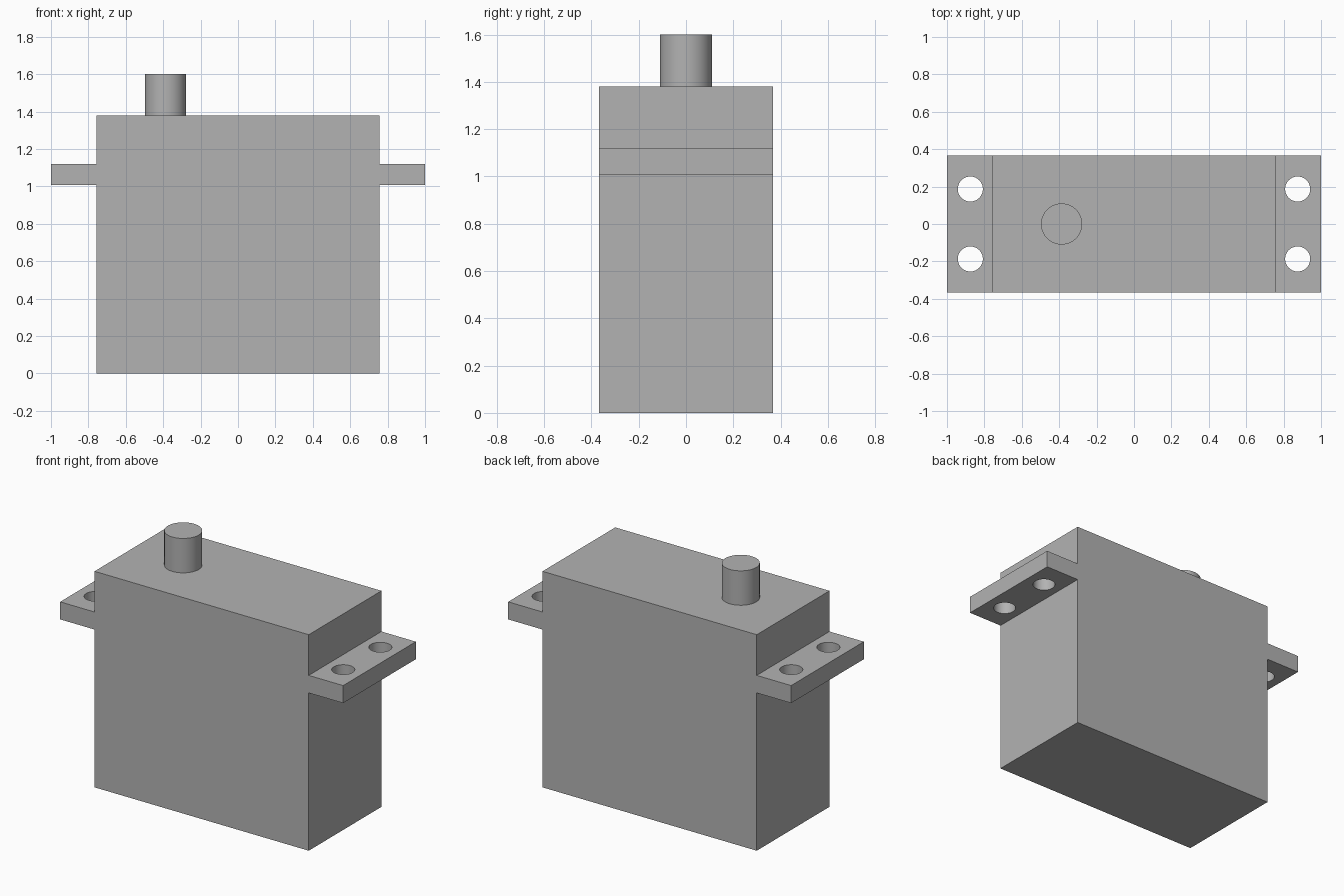
import bpy
import bmesh
from mathutils import Vector

default = bpy.data.objects.get("Cube")
if default:
    bpy.data.objects.remove(default, do_unlink=True)

# Main dimensions
HALF_W, HALF_D, TOP = 0.757, 0.367, 1.38
TAB_X, TAB_LOW, TAB_HIGH = 1.0, 1.008, 1.12
HOLE_X, HOLE_Y, HOLE_R = 0.875, 0.187, 0.067
SHAFT_X, SHAFT_R, SHAFT_TOP = -0.387, 0.11, 1.6

grey = bpy.data.materials.new("plain_grey")
grey.use_nodes = True
colour = (0.45, 0.45, 0.45, 1)
grey.diffuse_color = colour
grey.node_tree.nodes["Principled BSDF"].inputs["Base Color"].default_value = colour


def cylinder(name, x, y, low, high, radius):
    bpy.ops.mesh.primitive_cylinder_add(
        vertices=64, radius=radius, depth=high - low, location=(x, y, (low + high) / 2))
    obj = bpy.context.object
    obj.name = name
    obj.data.materials.append(grey)
    return obj


def smooth(obj):
    bpy.ops.object.select_all(action="DESELECT")
    obj.select_set(True)
    bpy.context.view_layer.objects.active = obj
    bpy.ops.object.shade_smooth_by_angle(angle=0.6)


# Case with mounting tabs: one mirrored profile extruded front to back
half = [(HALF_W, 0), (HALF_W, TAB_LOW), (TAB_X, TAB_LOW),
        (TAB_X, TAB_HIGH), (HALF_W, TAB_HIGH), (HALF_W, TOP)]
outline = half + [(-x, z) for x, z in reversed(half)]
bm = bmesh.new()
face = bm.faces.new([bm.verts.new((x, -HALF_D, z)) for x, z in outline])
extruded = bmesh.ops.extrude_face_region(bm, geom=[face])["geom"]
moved = [v for v in extruded if isinstance(v, bmesh.types.BMVert)]
bmesh.ops.translate(bm, verts=moved, vec=Vector((0, 2 * HALF_D, 0)))
bmesh.ops.recalc_face_normals(bm, faces=bm.faces)
mesh = bpy.data.meshes.new("motor_case")
bm.to_mesh(mesh)
bm.free()
mesh.materials.append(grey)
case = bpy.data.objects.new("motor_case", mesh)
bpy.context.collection.objects.link(case)

# Screw holes through the tabs
for sx in (-1, 1):
    for sy in (-1, 1):
        cutter = cylinder("screw_hole_cutter", sx * HOLE_X, sy * HOLE_Y,
                          TAB_LOW - 0.1, TAB_HIGH + 0.1, HOLE_R)
        cutter.hide_render = True
        cut = case.modifiers.new("screw_hole", "BOOLEAN")
        cut.operation = "DIFFERENCE"
        cut.solver = "EXACT"
        cut.object = cutter
        bpy.context.view_layer.objects.active = case
        bpy.ops.object.modifier_apply(modifier=cut.name)
        bpy.data.objects.remove(cutter, do_unlink=True)
smooth(case)

# Output shaft
smooth(cylinder("output_shaft", SHAFT_X, 0, TOP, SHAFT_TOP, SHAFT_R))
